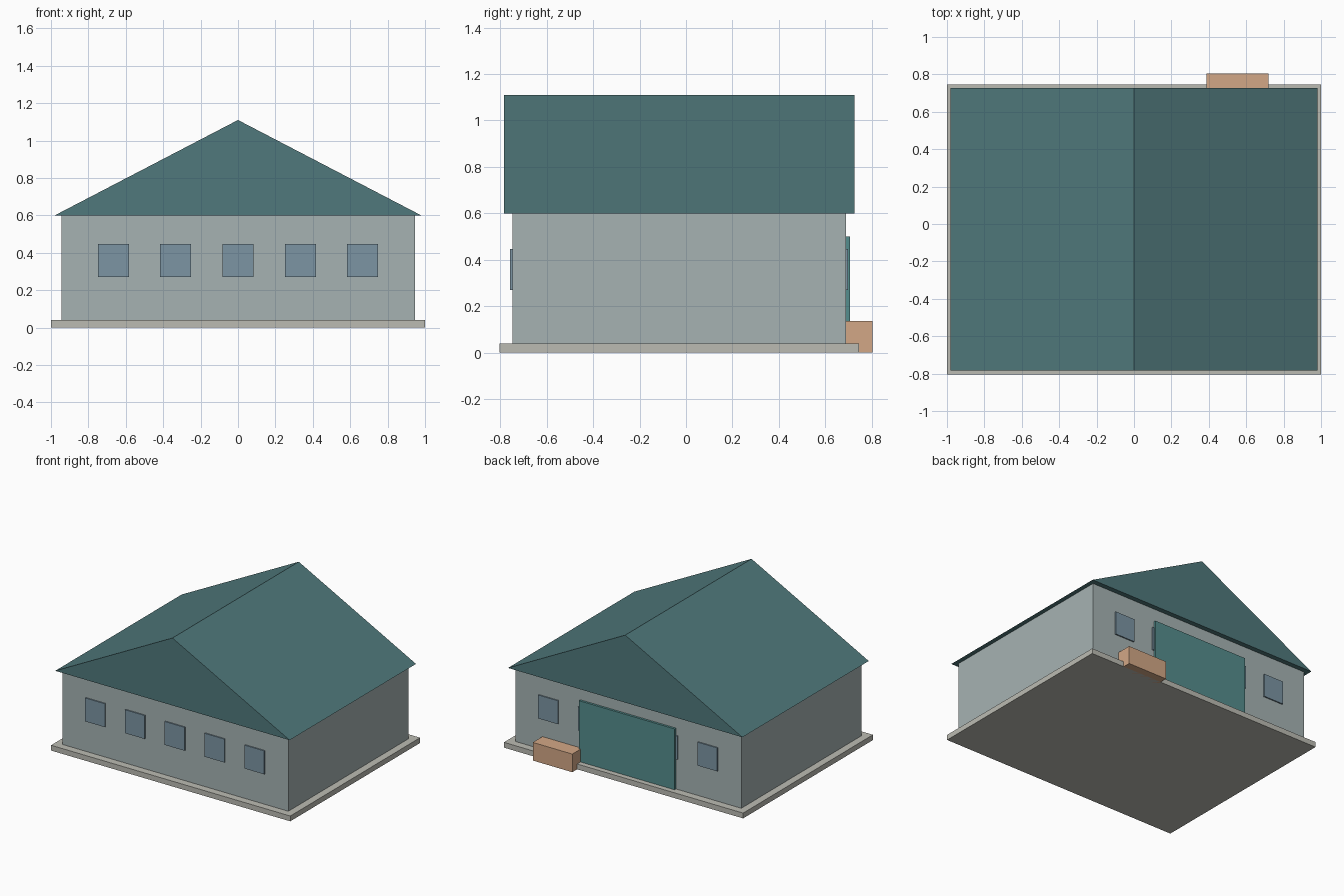
import bpy
import bmesh

if "Cube" in bpy.data.objects:
    bpy.data.objects.remove(bpy.data.objects["Cube"])


def material(name, rgb):
    m = bpy.data.materials.new(name)
    m.diffuse_color = (*rgb, 1)
    m.use_nodes = True
    m.node_tree.nodes["Principled BSDF"].inputs["Base Color"].default_value = m.diffuse_color
    return m


def mesh_object(name, bm, mat):
    bmesh.ops.recalc_face_normals(bm, faces=bm.faces)
    mesh = bpy.data.meshes.new(name)
    bm.to_mesh(mesh)
    bm.free()
    mesh.materials.append(mat)
    obj = bpy.data.objects.new(name, mesh)
    bpy.context.collection.objects.link(obj)
    return obj


def box(name, x, y, z, mat):
    bm = bmesh.new()
    bmesh.ops.create_cube(bm, size=1)
    for v in bm.verts:
        for i, (lo, hi) in enumerate((x, y, z)):
            v.co[i] = lo if v.co[i] < 0 else hi
    return mesh_object(name, bm, mat)


def prism(name, profile, y0, y1, mat):
    bm = bmesh.new()
    face = bm.faces.new([bm.verts.new((x, y0, z)) for x, z in profile])
    new = bmesh.ops.extrude_face_region(bm, geom=[face])["geom"]
    bmesh.ops.translate(bm, vec=(0, y1 - y0, 0),
                        verts=[g for g in new if isinstance(g, bmesh.types.BMVert)])
    return mesh_object(name, bm, mat)


stone = material("stone", (0.50, 0.50, 0.45))
plaster = material("plaster", (0.38, 0.45, 0.45))
teal = material("roof_teal", (0.08, 0.19, 0.20))
glass = material("glass", (0.20, 0.30, 0.37))
door_teal = material("door_teal", (0.09, 0.27, 0.27))
clay = material("clay", (0.65, 0.39, 0.24))

# Base slab, walls and solid gable roof
box("foundation", (-1, 1), (-0.804, 0.746), (0, 0.04), stone)
box("walls", (-0.945, 0.945), (-0.748, 0.689), (0.04, 0.6), plaster)
prism("roof", [(-0.98, 0.6), (0.98, 0.6), (0, 1.11)], -0.783, 0.726, teal)

# Five windows on the front and back walls
for side, y in (("front", (-0.757, -0.74)), ("back", (0.68, 0.698))):
    for i in range(5):
        cx = (i - 2) * 0.333
        box(f"{side}_window_{i + 1}", (cx - 0.083, cx + 0.083), y, (0.27, 0.447), glass)

# Wide back door and the block beside it
box("back_door", (-0.4, 0.4), (0.68, 0.706), (0.04, 0.5), door_teal)
box("back_step", (0.388, 0.718), (0.689, 0.804), (0, 0.137), clay)
